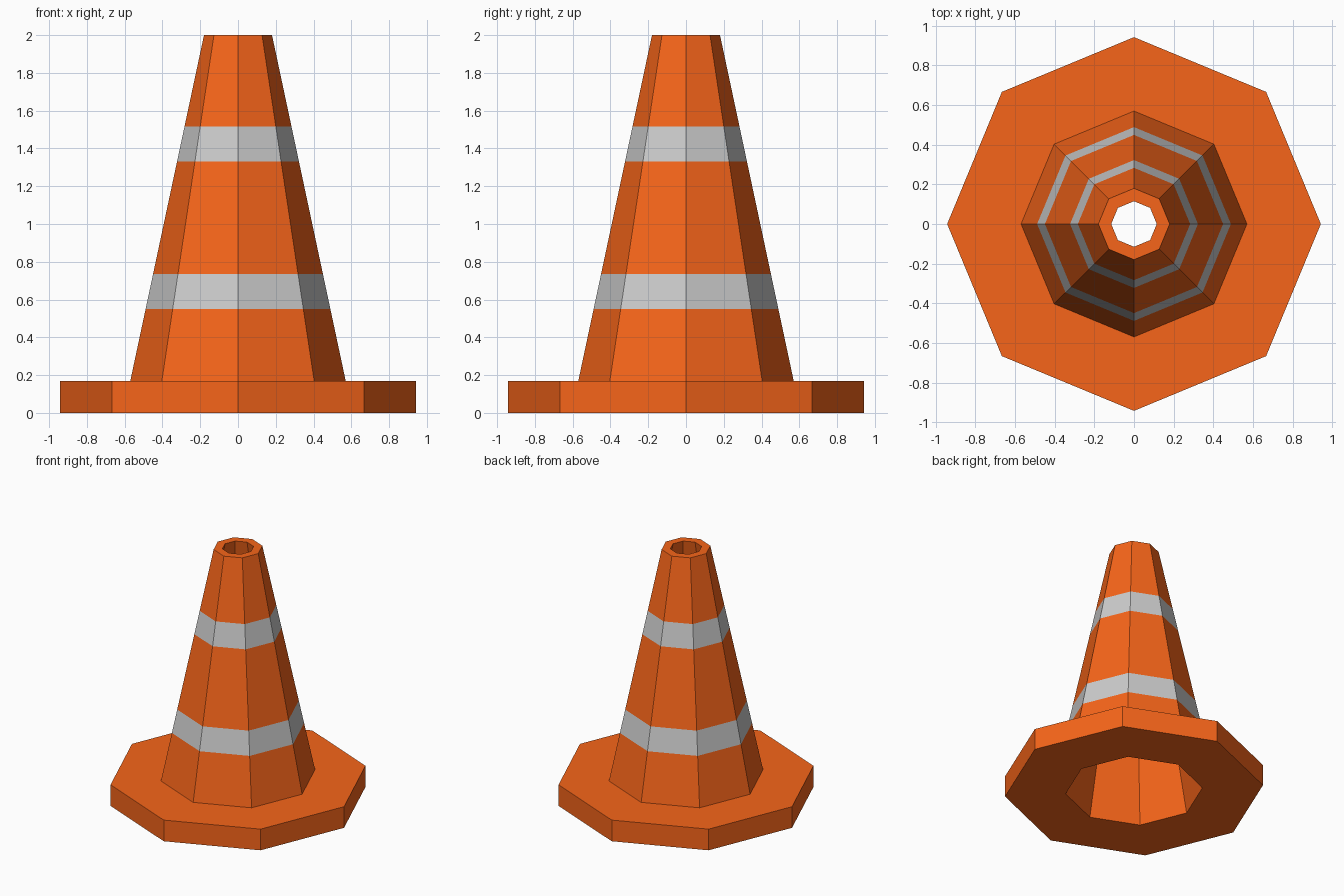
import bpy, bmesh
from math import cos, sin, tau

if "Cube" in bpy.data.objects:
    bpy.data.objects.remove(bpy.data.objects["Cube"])

SIDES = 8
BASE_R, BASE_H, TOP_Z = 0.943, 0.17, 2.0
FOOT_R, TOP_R = 0.57, 0.18
INNER_FOOT_R, INNER_TOP_R = 0.50, 0.115


def material(name, color):
    mat = bpy.data.materials.new(name)
    mat.diffuse_color = (*color, 1)
    mat.use_nodes = True
    mat.node_tree.nodes["Principled BSDF"].inputs["Base Color"].default_value = mat.diffuse_color
    return mat


def cone_point(z):
    """Profile point on the sloping outer wall at height z."""
    t = (z - BASE_H) / (TOP_Z - BASE_H)
    return (FOOT_R + (TOP_R - FOOT_R) * t, z)


def lathe(name, profile, stripes, mats):
    """Revolve a closed (radius, z) profile; listed segments use the stripe material."""
    bm = bmesh.new()
    rings = [[bm.verts.new((r * cos(tau * i / SIDES), r * sin(tau * i / SIDES), z))
              for i in range(SIDES)] for r, z in profile]
    for k, low in enumerate(rings):
        high = rings[(k + 1) % len(rings)]
        for i in range(SIDES):
            j = (i + 1) % SIDES
            face = bm.faces.new((low[i], low[j], high[j], high[i]))
            face.material_index = 1 if k in stripes else 0
    bmesh.ops.recalc_face_normals(bm, faces=bm.faces[:])
    mesh = bpy.data.meshes.new(name)
    bm.to_mesh(mesh)
    bm.free()
    for mat in mats:
        mesh.materials.append(mat)
    obj = bpy.data.objects.new(name, mesh)
    bpy.context.collection.objects.link(obj)
    return obj


orange = material("orange_plastic", (0.93, 0.13, 0.01))
grey = material("reflective_grey", (0.8, 0.8, 0.8))

# Base slab, striped outer wall, top rim and hollow inside as one closed shell
profile = [
    (INNER_FOOT_R, 0), (BASE_R, 0), (BASE_R, BASE_H),
    *[cone_point(z) for z in (BASE_H, 0.55, 0.735, 1.33, 1.515, TOP_Z)],
    (INNER_TOP_R, TOP_Z),
]
lathe("traffic_cone", profile, {4, 6}, (orange, grey))
